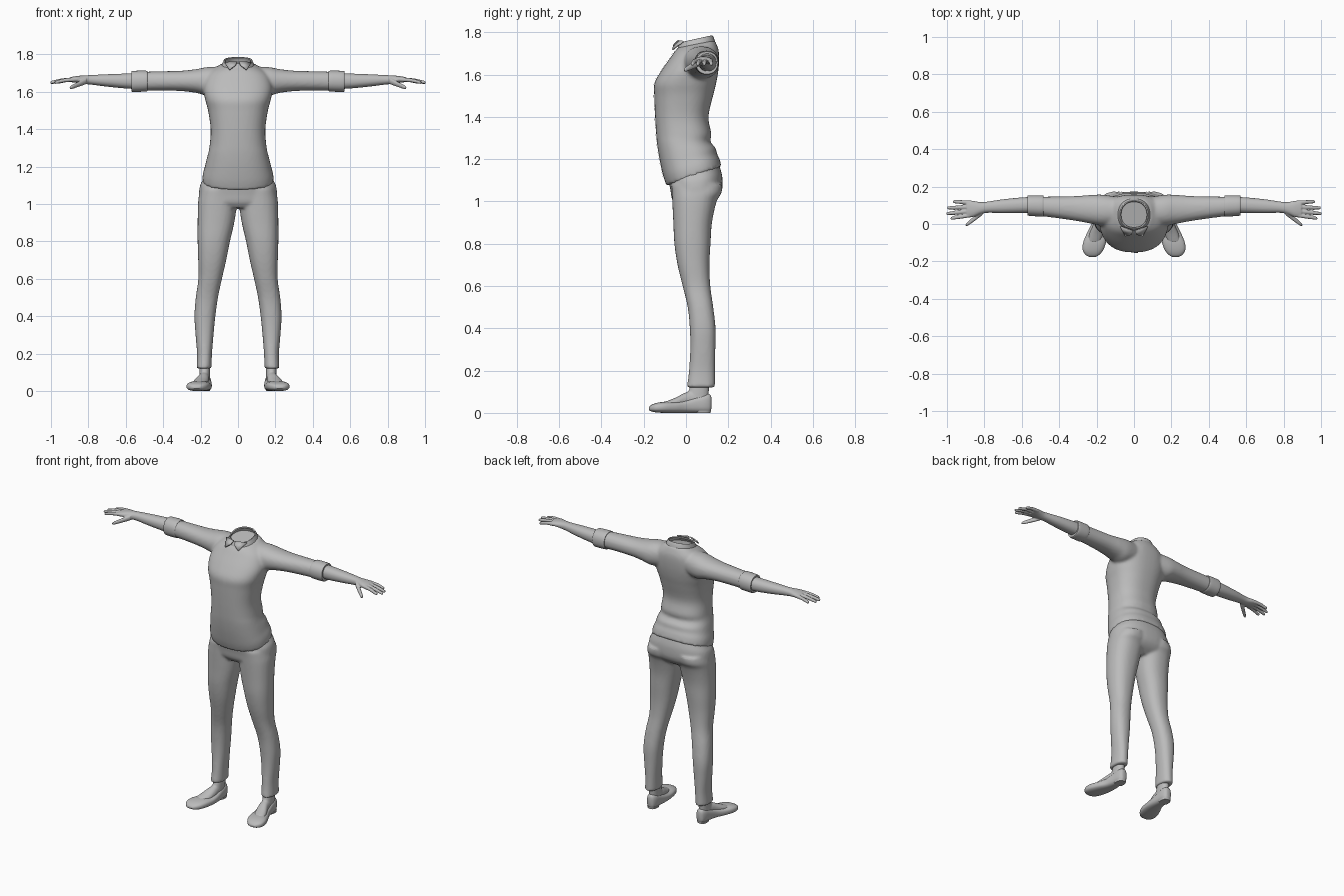
import bpy
import bmesh
import math
from mathutils import Vector

cube = bpy.data.objects.get("Cube")
if cube:
    bpy.data.objects.remove(cube, do_unlink=True)

grey = bpy.data.materials.new("plain grey")
grey.use_nodes = True
grey.diffuse_color = (0.5, 0.5, 0.5, 1)
grey.node_tree.nodes["Principled BSDF"].inputs["Base Color"].default_value = (0.5, 0.5, 0.5, 1)


def smooth_rows(rows, steps=4):
    """Catmull-Rom interpolation through a list of cross-section rows."""
    result = []
    last = len(rows) - 1
    for i in range(last):
        a, b, c, d = (rows[max(0, min(last, i + k))] for k in (-1, 0, 1, 2))
        for s in range(steps):
            t = s / steps
            result.append([q + 0.5 * t * (r - p + t * (2 * p - 5 * q + 4 * r - w
                           + t * (3 * (q - r) + w - p)))
                           for p, q, r, w in zip(a, b, c, d)])
    result.append(list(rows[last]))
    return result


def loft(bm, rows, axis, side=1, power=2.2, segments=32, capped=True):
    """Rows are (station, u min, u max, v min, v max, optional tilt)."""
    rings = []
    for row in smooth_rows(rows):
        t, u0, u1, v0, v1 = row[:5]
        tilt = row[5] if len(row) > 5 else 0
        ring = []
        for k in range(segments):
            angle = math.tau * k / segments
            c, s = math.cos(angle), math.sin(angle)
            du = math.copysign(abs(c) ** (2 / power), c) * (u1 - u0) / 2
            dv = math.copysign(abs(s) ** (2 / power), s) * (v1 - v0) / 2
            u, v = (u0 + u1) / 2 + du, (v0 + v1) / 2 + dv
            place = {"x": (t, u, v), "y": (u, t, v), "z": (u, v, t + tilt * dv)}[axis]
            ring.append(bm.verts.new((place[0] * side, place[1], place[2])))
        rings.append(ring)
    for low, high in zip(rings, rings[1:]):
        for k in range(segments):
            n = (k + 1) % segments
            bm.faces.new((low[k], low[n], high[n], high[k]))
    if capped:
        bm.faces.new(rings[0])
        bm.faces.new(rings[-1])


def symmetric(rows):
    """Turn (z, half width, front, back, tilt) into full rows."""
    return [(z, -w, w, f, b, t) for z, w, f, b, t in rows]


def finish(bm, name, voxel=0, relax=3, mirror=False, thickness=0):
    bmesh.ops.recalc_face_normals(bm, faces=bm.faces)
    mesh = bpy.data.meshes.new(name)
    bm.to_mesh(mesh)
    bm.free()
    mesh.materials.append(grey)
    mesh.shade_smooth()
    mesh.set_sharp_from_angle(angle=math.radians(40))
    obj = bpy.data.objects.new(name, mesh)
    bpy.context.scene.collection.objects.link(obj)
    if voxel:
        # fuse the overlapping volumes into one soft skin
        fuse = obj.modifiers.new("fuse", "REMESH")
        fuse.mode = "VOXEL"
        fuse.voxel_size = voxel
        fuse.use_smooth_shade = True
        soften = obj.modifiers.new("soften", "SMOOTH")
        soften.factor = 0.5
        soften.iterations = relax
    if thickness:
        obj.modifiers.new("thickness", "SOLIDIFY").thickness = thickness
    if mirror:
        obj.modifiers.new("mirror", "MIRROR")
    return obj


def surface_strip(name, target, x0, x1, z0, z1, y, columns, rows):
    """Thin strip projected along y onto a garment."""
    bm = bmesh.new()
    grid = [[bm.verts.new((x0 + (x1 - x0) * i / columns, y, z0 + (z1 - z0) * j / rows))
             for i in range(columns + 1)] for j in range(rows + 1)]
    for j in range(rows):
        for i in range(columns):
            quad = (grid[j][i], grid[j][i + 1], grid[j + 1][i + 1], grid[j + 1][i])
            bm.faces.new(quad if y < 0 else quad[::-1])
    obj = finish(bm, name)
    wrap = obj.modifiers.new("wrap", "SHRINKWRAP")
    wrap.target = target
    wrap.wrap_method = "PROJECT"
    wrap.use_project_y = True
    wrap.use_positive_direction = y < 0
    wrap.use_negative_direction = y > 0
    wrap.wrap_mode = "ABOVE_SURFACE"
    wrap.offset = 0.003
    return obj


# Shirt: torso with slanted hem, plus both sleeves
torso = symmetric([
    (1.12, .19, -.092, .168, .35), (1.16, .188, -.107, .158, .32), (1.2, .177, -.12, .146, .2),
    (1.24, .168, -.13, .14, .1), (1.28, .157, -.137, .115, .03), (1.32, .151, -.141, .12, 0),
    (1.4, .146, -.146, .106, 0), (1.5, .16, -.15, .128, 0), (1.56, .176, -.149, .143, 0),
    (1.62, .185, -.116, .153, 0), (1.68, .17, -.074, .157, 0), (1.715, .14, -.053, .153, .05),
    (1.745, .092, -.038, .136, .2)])
sleeve = [(.06, .0, .14, 1.6, 1.735), (.16, -.01, .156, 1.58, 1.733), (.22, 0, .156, 1.594, 1.722),
          (.3, .015, .15, 1.604, 1.713), (.4, .03, .147, 1.607, 1.71), (.52, .045, .146, 1.607, 1.707)]
bm = bmesh.new()
loft(bm, torso, "z", power=2.4, segments=48)
for side in (1, -1):
    loft(bm, sleeve, "x", side)
shirt = finish(bm, "shirt", voxel=0.009, relax=4)

# Rolled cuffs
bm = bmesh.new()
loft(bm, [(.485, .045, .148, 1.608, 1.708), (.492, .04, .153, 1.602, 1.713),
          (.562, .044, .153, 1.6, 1.712), (.57, .05, .148, 1.606, 1.706)], "x")
finish(bm, "sleeve_cuff", mirror=True)

# Collar band and its two points
bm = bmesh.new()
loft(bm, symmetric([(1.735, .09, -.043, .138, .2), (1.755, .082, -.035, .132, .22),
                    (1.77, .076, -.025, .125, .22)]), "z", capped=False)
finish(bm, "collar_band", thickness=0.008)
bm = bmesh.new()
bm.faces.new([bm.verts.new(p) for p in (
    (.004, -.034, 1.758), (.012, -.054, 1.74), (.045, -.062, 1.715), (.072, -.01, 1.755))])
finish(bm, "collar_point", mirror=True, thickness=0.007)

# Front button placket
surface_strip("placket", shirt, 0, .02, 1.09, 1.725, -.4, 2, 60)

# Trousers: pelvis fused with two legs
pelvis = symmetric([
    (1.17, .172, -.08, .15, .2), (1.13, .187, -.083, .163, .2), (1.1, .203, -.08, .172, .1),
    (1.05, .209, -.073, .17, 0), (1.01, .205, -.066, .145, 0), (.98, .15, -.045, .1, 0)])
leg = [(1.08, .0, .2, -.07, .172), (1.04, .002, .21, -.067, .168), (1, .005, .214, -.065, .145),
       (.9, .02, .216, -.06, .123), (.8, .043, .216, -.055, .116), (.7, .063, .213, -.04, .111),
       (.6, .086, .212, -.016, .115), (.5, .107, .226, .008, .129), (.4, .121, .233, .018, .14),
       (.3, .131, .227, .02, .139), (.2, .139, .219, .014, .137), (.12, .142, .222, .004, .137)]
bm = bmesh.new()
loft(bm, pelvis, "z", power=2.4, segments=48)
for side in (1, -1):
    loft(bm, leg, "z", side, power=2.3)
trousers = finish(bm, "trousers", voxel=0.009, relax=4)

# Back pocket welts
for name, side in (("left_pocket_welt", 1), ("right_pocket_welt", -1)):
    edges = sorted((side * .06, side * .15))
    surface_strip(name, trousers, edges[0], edges[1], 1.075, 1.081, .4, 16, 1)

# Forearm and hand
arm = [(.53, .06, .145, 1.615, 1.702), (.6, .058, .142, 1.618, 1.698), (.7, .058, .132, 1.628, 1.694),
       (.78, .06, .12, 1.638, 1.69), (.82, .053, .117, 1.642, 1.688), (.86, .038, .124, 1.648, 1.685),
       (.895, .036, .126, 1.652, 1.679)]
bm = bmesh.new()
loft(bm, arm, "x")


def digit(points, radii):
    rows = [(p.x, p.y - r, p.y + r, p.z - r, p.z + r) for p, r in zip(points, radii)]
    loft(bm, rows, "x", segments=16)


for base_y, tip_y, tip_x in ((.048, .03, .98), (.07, .055, 1.004), (.092, .086, .998), (.114, .12, .968)):
    root = Vector((.87, base_y, 1.666))
    tip = Vector((tip_x, tip_y, 1.65))
    middle = root.lerp(tip, 0.5) + Vector((0, 0, .004))
    digit((root, middle, root.lerp(tip, 0.94), tip), (.0115, .0105, .0085, .004))
digit((Vector((.81, .066, 1.66)), Vector((.85, .032, 1.642)), Vector((.888, .002, 1.626)),
       Vector((.9, -.006, 1.621))), (.018, .0145, .011, .005))
finish(bm, "forearm_and_hand", voxel=0.004, relax=2, mirror=True)

# Ankle and instep
bm = bmesh.new()
loft(bm, [(.16, .15, .206, .03, .112), (.1, .15, .207, .012, .108), (.04, .15, .208, .0, .105)], "z")
loft(bm, [(.08, .155, .205, .02, .1), (.01, .153, .213, .02, .1), (-.05, .162, .238, .02, .072),
          (-.1, .18, .25, .02, .052)], "y")
finish(bm, "foot", voxel=0.006, relax=3, mirror=True)

# Flat shoes with toes turned outwards
shoe = [(.12, .165, .192, .02, .075), (.112, .154, .202, .004, .088), (.09, .146, .21, 0, .09),
        (.05, .143, .216, 0, .078), (0, .14, .228, 0, .062), (-.05, .142, .252, 0, .053),
        (-.1, .15, .272, 0, .053), (-.14, .165, .274, .002, .047), (-.165, .186, .258, .007, .037),
        (-.176, .205, .24, .014, .026)]
bm = bmesh.new()
loft(bm, shoe, "y", power=2.7)
finish(bm, "shoe", mirror=True)

# Low heel pads under the shoes
bm = bmesh.new()
loft(bm, [(0, .15, .208, .045, .116), (.012, .147, .211, .04, .118)], "z", power=2.5)
finish(bm, "shoe_heel", mirror=True)
